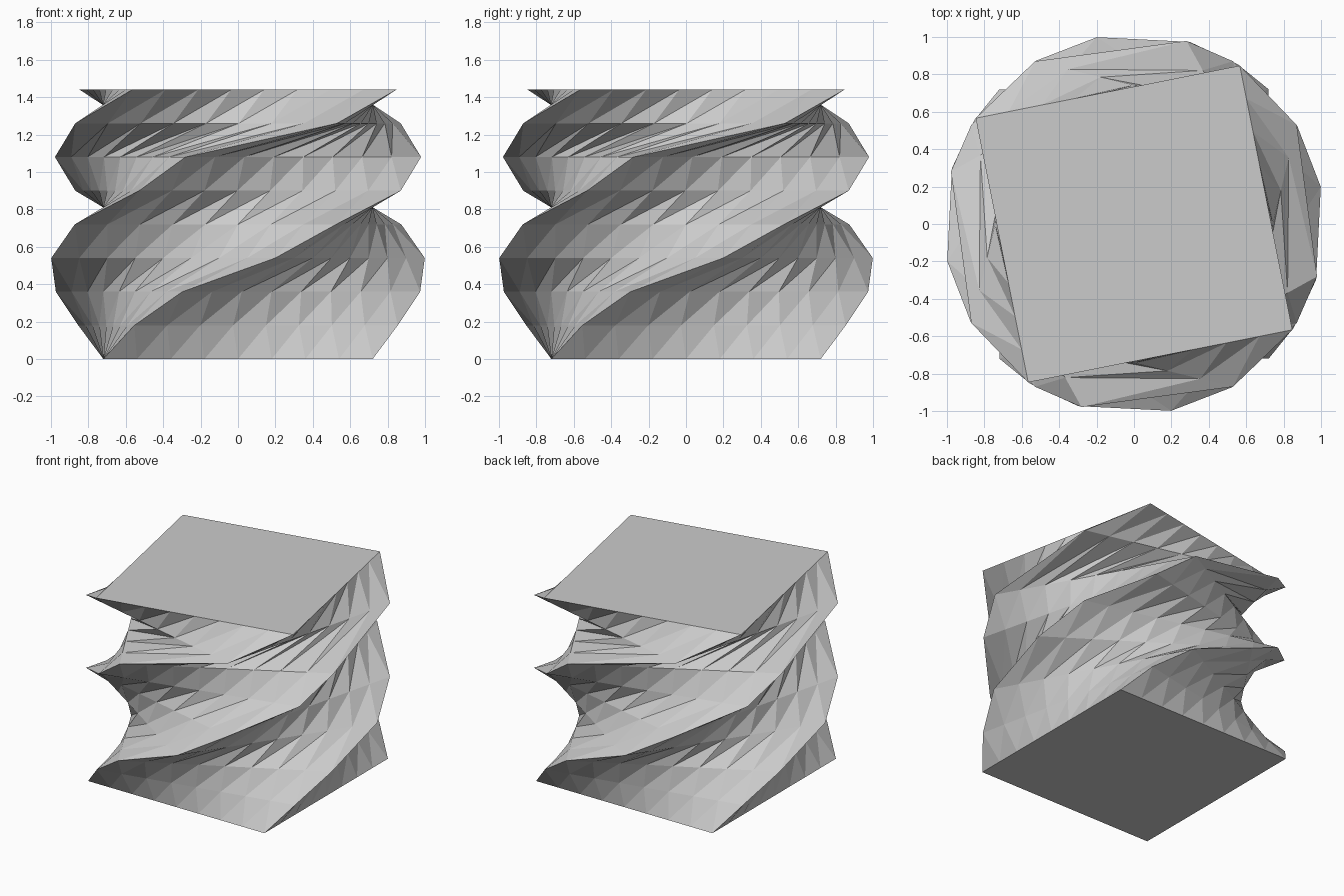
import bpy, bmesh, math

default = bpy.data.objects.get("Cube")
if default:
    bpy.data.objects.remove(default, do_unlink=True)

HALF = 0.72                # half the side of the block
CELLS = 8                  # cells along every edge
STEP = 2 * HALF / CELLS
# Turn of each layer in degrees, bottom to top
TURNS = [0, 12, 28, 56.25, 76, 103.7, 119, 166.3, 191.25]

grey = bpy.data.materials.new("plain grey")
grey.use_nodes = True
colour = (0.6, 0.6, 0.6, 1)
grey.diffuse_color = colour
grey.node_tree.nodes["Principled BSDF"].inputs["Base Color"].default_value = colour


def square_ring(bm, height, turn):
    """One square layer of evenly spaced points, turned about the z axis."""
    ring = []
    for side in range(4):
        angle = math.radians(turn + 90 * side)
        c, s = math.cos(angle), math.sin(angle)
        for i in range(CELLS):
            x, y = -HALF + i * STEP, -HALF
            ring.append(bm.verts.new((x * c - y * s, x * s + y * c, height)))
    return ring


bm = bmesh.new()
rings = [square_ring(bm, i * STEP, turn) for i, turn in enumerate(TURNS)]

# Twisted walls, split along the shorter diagonal
for low, high in zip(rings, rings[1:]):
    for i in range(len(low)):
        j = (i + 1) % len(low)
        bm.faces.new((low[i], low[j], high[i]))
        bm.faces.new((low[j], high[j], high[i]))

# Flat bottom and top
bm.faces.new(rings[0][::-1])
bm.faces.new(rings[-1])

mesh = bpy.data.meshes.new("twisted_block")
bm.to_mesh(mesh)
bm.free()
mesh.materials.append(grey)
block = bpy.data.objects.new("twisted_block", mesh)
bpy.context.collection.objects.link(block)
